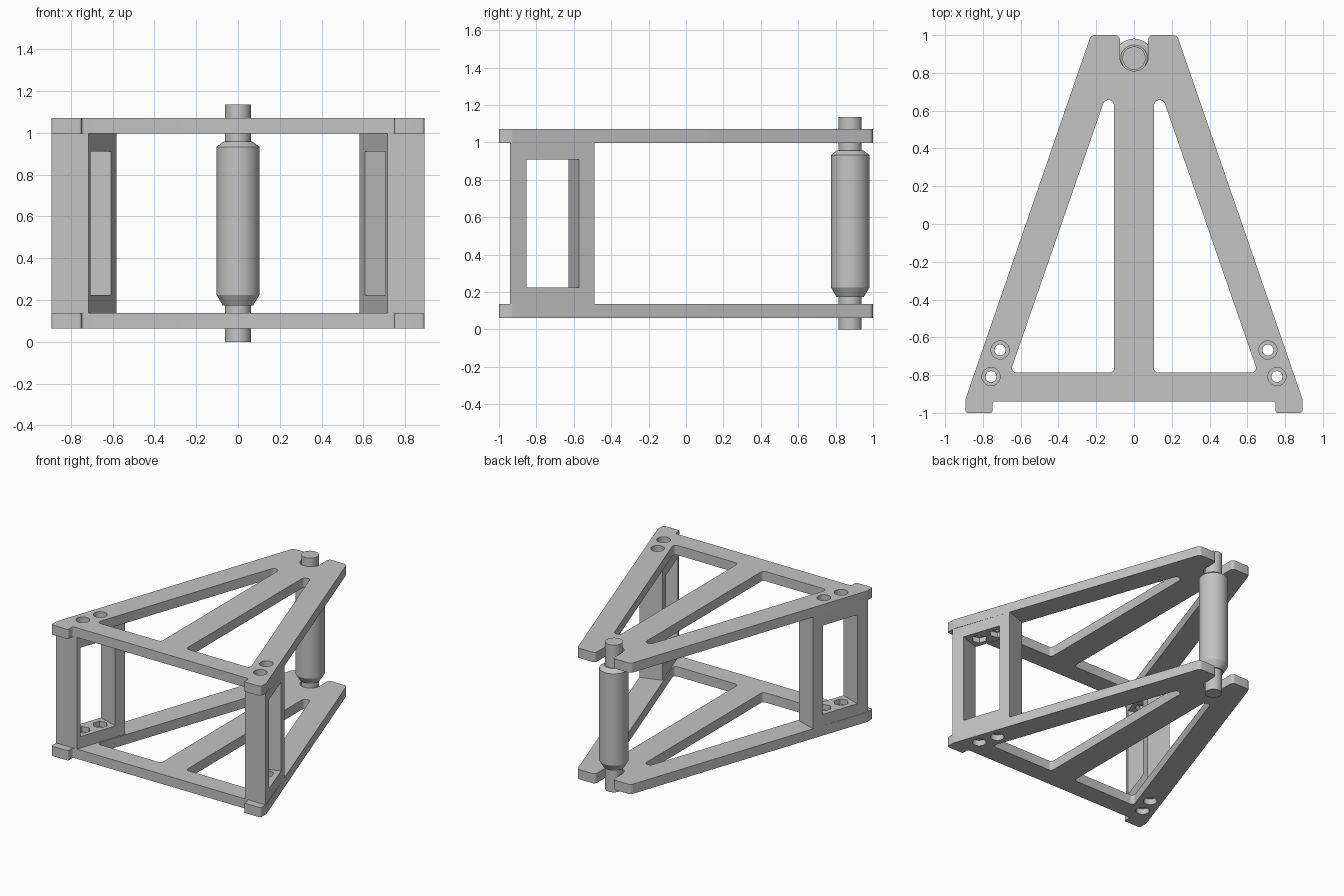
import bpy, bmesh, math
from mathutils import Vector

if "Cube" in bpy.data.objects:
    bpy.data.objects.remove(bpy.data.objects["Cube"])

grey = bpy.data.materials.new("plain grey")
grey.use_nodes = True
grey.diffuse_color = (0.55, 0.55, 0.55, 1)
grey.node_tree.nodes["Principled BSDF"].inputs["Base Color"].default_value = (0.55, 0.55, 0.55, 1)


def make_object(name, bm):
    bmesh.ops.recalc_face_normals(bm, faces=bm.faces)
    mesh = bpy.data.meshes.new(name)
    bm.to_mesh(mesh)
    bm.free()
    mesh.materials.append(grey)
    obj = bpy.data.objects.new(name, mesh)
    bpy.context.collection.objects.link(obj)
    return obj


def prism(name, points, low, high):
    bm = bmesh.new()
    face = bm.faces.new([bm.verts.new((p[0], p[1], low)) for p in points])
    top = bmesh.ops.extrude_face_region(bm, geom=[face])["geom"]
    bmesh.ops.translate(bm, vec=(0, 0, high - low),
                        verts=[g for g in top if isinstance(g, bmesh.types.BMVert)])
    return make_object(name, bm)


def ring(centre, radius, sides, turn=0.0):
    return [(centre[0] + radius * math.cos(turn + math.tau * i / sides),
             centre[1] + radius * math.sin(turn + math.tau * i / sides)) for i in range(sides)]


def rounded(corners, steps=6):
    """Replace each (x, y, radius) corner with an arc."""
    result = []
    for i, (x, y, r) in enumerate(corners):
        p = Vector((x, y))
        a = (Vector(corners[i - 1][:2]) - p).normalized()
        b = (Vector(corners[(i + 1) % len(corners)][:2]) - p).normalized()
        if r == 0:
            result.append(p)
            continue
        half = a.angle(b) / 2
        centre = p + (a + b).normalized() * r / math.sin(half)
        start = p + a * r / math.tan(half) - centre
        end = p + b * r / math.tan(half) - centre
        sweep = start.angle_signed(end)
        for k in range(steps + 1):
            t = -sweep * k / steps
            c, s = math.cos(t), math.sin(t)
            result.append(centre + Vector((c * start.x - s * start.y, s * start.x + c * start.y)))
    return result


def mirrored(points, side):
    return [(p[0] * side, p[1]) for p in points]


def cut(obj, cutter):
    mod = obj.modifiers.new("cut", "BOOLEAN")
    mod.operation, mod.solver, mod.object = "DIFFERENCE", "EXACT", cutter
    select(obj)
    bpy.ops.object.modifier_apply(modifier=mod.name)
    bpy.data.objects.remove(cutter)


def select(obj):
    bpy.ops.object.select_all(action="DESELECT")
    obj.select_set(True)
    bpy.context.view_layer.objects.active = obj


def smooth(obj):
    select(obj)
    bpy.ops.object.shade_smooth_by_angle(angle=math.radians(30))


# Shared dimensions
FRONT, BACK = Vector((0.893, -0.93)), Vector((0.228, 1.0))
ALONG = (BACK - FRONT).normalized()
OUT = Vector((ALONG.y, -ALONG.x))
BOLTS = [(0.709, -0.667), (0.757, -0.808)]
LOW, HIGH = (0.0625, 0.137), (0.998, 1.0725)
BORE, SINK = 0.029, 0.048


def on_edge(y):
    return FRONT + (BACK - FRONT) * (y - FRONT.y) / (BACK.y - FRONT.y)


# Plates: slotted A-shaped outline, two triangular openings, bolt holes
half = [(0.75, -0.94, 0.015), (0.75, -1, 0.01), (0.893, -1, 0.015), (FRONT.x, FRONT.y, 0.02),
        (BACK.x, BACK.y, 0.03), (0.075, 1, 0.025), (0.075, 0.81, 0.0745)]
outline = rounded(half + [(-x, y, r) for x, y, r in reversed(half)])
opening = rounded([(0.105, -0.787, 0.025), (0.656, -0.787, 0.025), (0.105, 0.805, 0.03)])


def plate(name, low, high, sink_low, sink_high):
    obj = prism(name, outline, low, high)
    for side in (1, -1):
        cut(obj, prism("cutter", mirrored(opening, side), low - 0.1, high + 0.1))
        for bolt in BOLTS:
            cut(obj, prism("cutter", mirrored(ring(bolt, BORE, 32), side), low - 0.1, high + 0.1))
            cut(obj, prism("cutter", mirrored(ring(bolt, SINK, 32), side), sink_low, sink_high))
    smooth(obj)


plate("bottom_plate", *LOW, LOW[0] - 0.1, LOW[0] + 0.045)
plate("top_plate", *HIGH, HIGH[1] - 0.045, HIGH[1] + 0.1)


# Side frames: slanted blocks with a window, bolt bores and hexagonal nut pockets
def side_frame(name, side):
    width = 0.17
    shift = Vector((width / OUT.x, 0))
    rear = on_edge(-0.49)
    plan = [on_edge(-0.94), rear, rear - OUT * width, on_edge(-0.94) - shift]
    plan[0].x = FRONT.x
    obj = prism(name, mirrored(plan, side), LOW[1], HIGH[0])
    a, b = on_edge(-0.853), on_edge(-0.572)
    window = [a + OUT * 0.1, b + OUT * 0.1, b - OUT * 0.3, a - OUT * 0.3]
    cut(obj, prism("cutter", mirrored(window, side), 0.225, 0.91))
    turn = math.atan2(ALONG.y, ALONG.x)
    for bolt in BOLTS:
        cut(obj, prism("cutter", mirrored(ring(bolt, BORE, 32), side), 0, 1.2))
        cut(obj, prism("cutter", mirrored(ring(bolt, 0.054, 6, turn), side), 0.185, 0.95))
    smooth(obj)


side_frame("left_side_frame", 1)
side_frame("right_side_frame", -1)

# Roller: one turned profile of (radius, height), with stub shafts at both ends
profile = [(0.0615, 0), (0.0615, 0.173), (0.072, 0.173), (0.103, 0.225),
           (0.103, 0.933), (0.07, 0.958), (0.0615, 0.958), (0.0615, 1.135)]
bm = bmesh.new()
loops = [[bm.verts.new((x, y, z)) for x, y in ring((0, 0.878), r, 48)] for r, z in profile]
for lower, upper in zip(loops, loops[1:]):
    for i in range(48):
        j = (i + 1) % 48
        bm.faces.new((lower[i], lower[j], upper[j], upper[i]))
bm.faces.new(loops[0])
bm.faces.new(loops[-1])
smooth(make_object("roller", bm))
